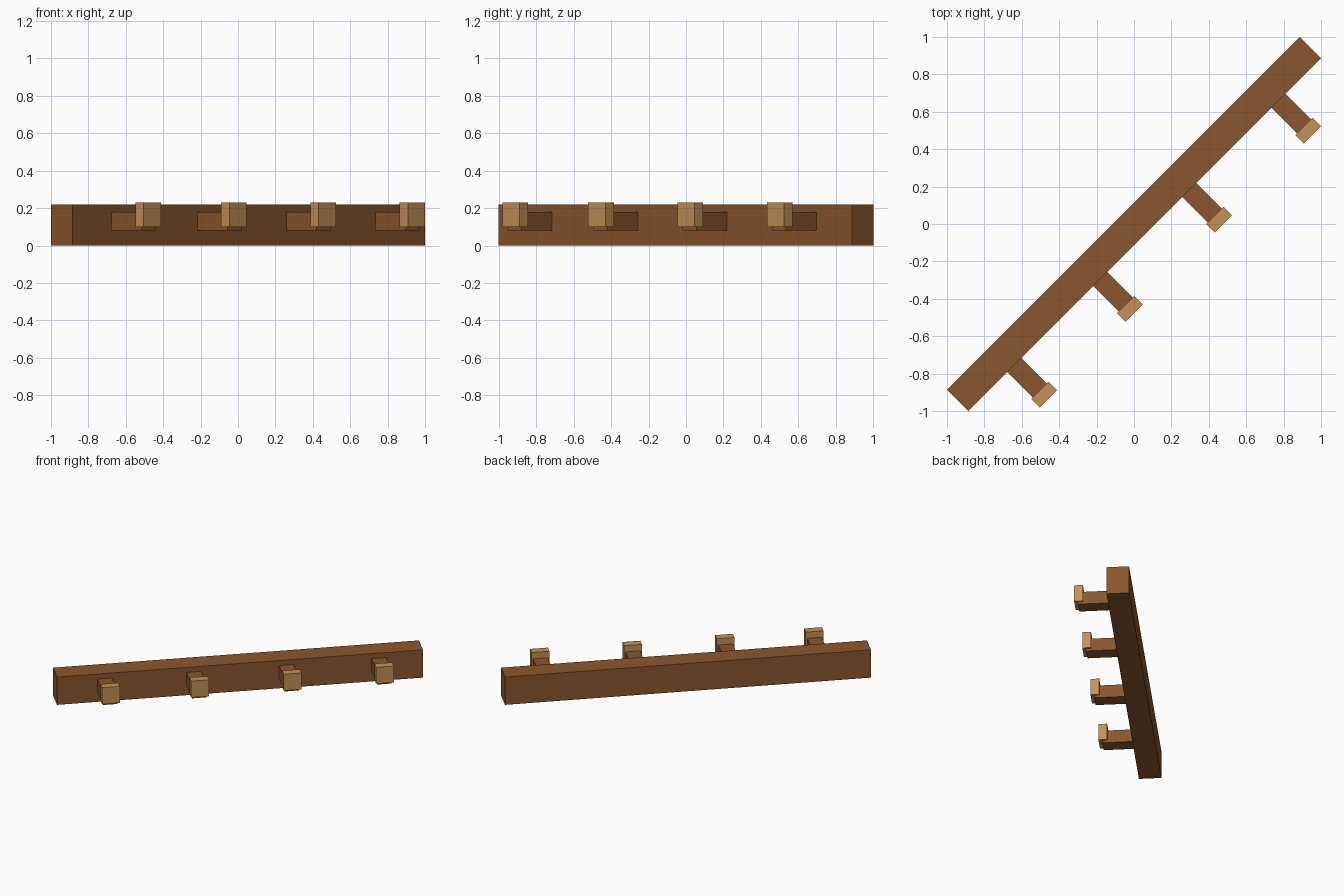
import bpy
from math import radians
from mathutils import Matrix

cube = bpy.data.objects.get("Cube")
if cube:
    bpy.data.objects.remove(cube, do_unlink=True)

DIAGONAL = Matrix.Rotation(radians(45), 4, "Z")


def material(name, colour):
    mat = bpy.data.materials.new(name)
    mat.use_nodes = True
    mat.diffuse_color = (*colour, 1)
    mat.node_tree.nodes["Principled BSDF"].inputs["Base Color"].default_value = (*colour, 1)
    return mat


def block(name, x, y, z, mat):
    """Box from (min, max) ranges along the rail, then turned to the diagonal."""
    ranges = (x, y, z)
    bpy.ops.mesh.primitive_cube_add(size=1)
    obj = bpy.context.object
    obj.name = name
    size = Matrix.Diagonal([b - a for a, b in ranges] + [1])
    centre = Matrix.Translation([(a + b) / 2 for a, b in ranges])
    obj.data.transform(DIAGONAL @ centre @ size)
    obj.data.materials.append(mat)
    return obj


brown = material("brown wood", (0.25, 0.095, 0.028))
tan = material("light tan wood", (0.55, 0.29, 0.095))

# Wall rail
block("rail", (-1.333, 1.333), (-0.081, 0.081), (0, 0.22), brown)

# Pegs with upturned end caps
for i, u in enumerate((-0.985, -0.336, 0.338, 1.012), 1):
    block(f"peg_{i}", (u - 0.053, u + 0.053), (-0.31, -0.07), (0.08, 0.18), brown)
    block(f"peg_cap_{i}", (u - 0.065, u + 0.065), (-0.337, -0.274), (0.1, 0.23), tan)
